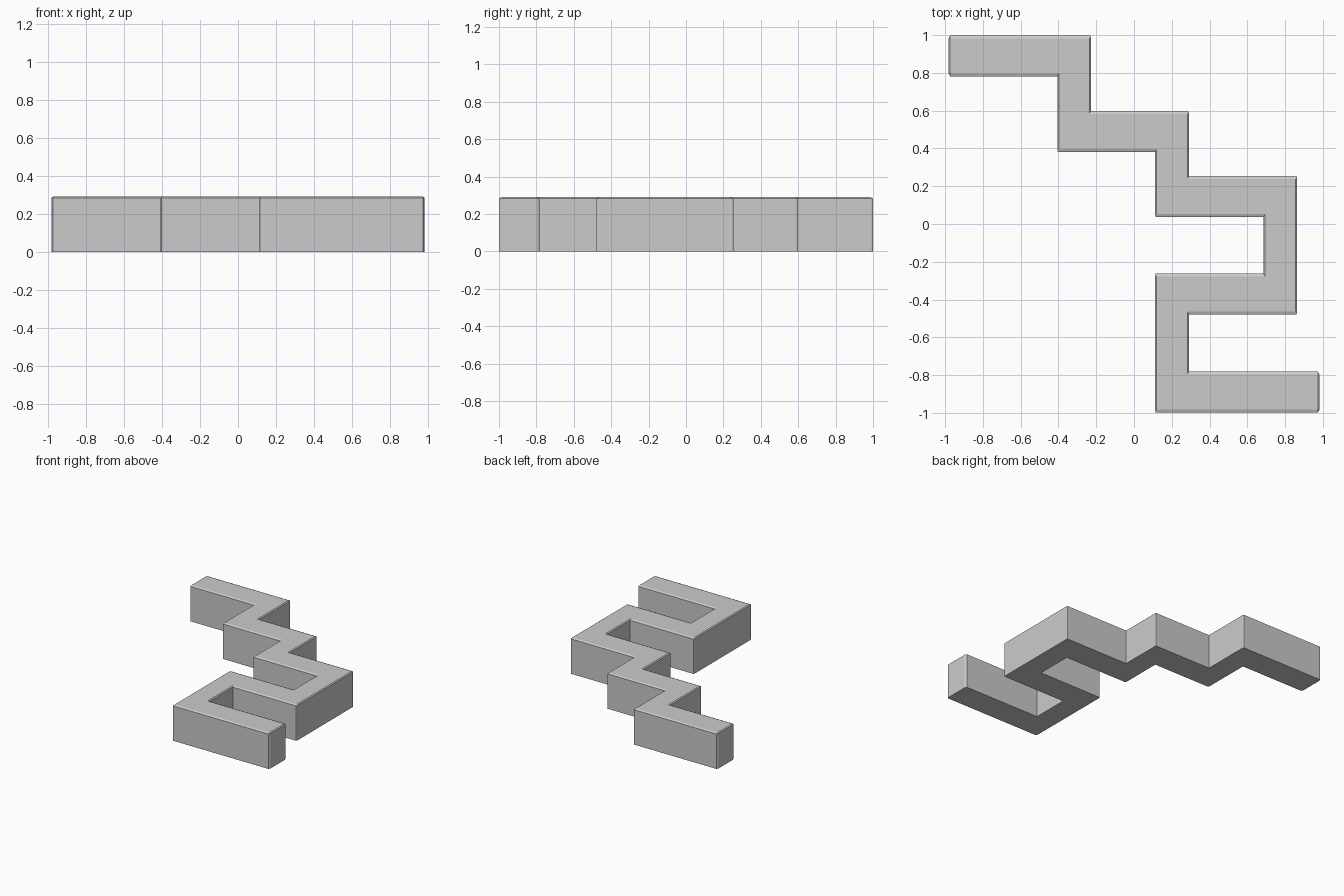
import bpy, bmesh
from mathutils import Vector

if "Cube" in bpy.data.objects:
    bpy.data.objects.remove(bpy.data.objects["Cube"])

HX, HY, H = 0.089, 0.109, 0.29          # half wall widths and height
S = Vector((1.0, 2.0, 0.8))             # stretch, makes the chamfer wider along y

# Centre line of the zigzag wall
path = [(-0.981, 0.89), (-0.317, 0.89), (-0.317, 0.49), (0.201, 0.49), (0.201, 0.145),
        (0.774, 0.145), (0.774, -0.37), (0.201, -0.37), (0.201, -0.89), (0.981, -0.89)]


def side(sign):
    """Offset the centre line to one side with square corners."""
    pts = []
    for i, p in enumerate(path):
        off = [0.0, 0.0]
        for a, b in ((i - 1, i), (i, i + 1)):
            if a < 0 or b >= len(path):
                continue
            dx, dy = path[b][0] - path[a][0], path[b][1] - path[a][1]
            if abs(dx) > abs(dy):
                off[1] = HY * sign * (1 if dx > 0 else -1)
            else:
                off[0] = -HX * sign * (1 if dy > 0 else -1)
        pts.append((p[0] + off[0], p[1] + off[1]))
    return pts


left, right = side(1), side(-1)
n = len(path)

# Extrude the outline as a row of quads
bm = bmesh.new()
L = [bm.verts.new((x / S.x, y / S.y, 0)) for x, y in left]
R = [bm.verts.new((x / S.x, y / S.y, 0)) for x, y in right]
base = bm.faces.new(R + L[::-1])
ext = bmesh.ops.extrude_face_region(bm, geom=[base], use_keep_orig=True)
bmesh.ops.translate(bm, vec=(0, 0, H / S.z),
                    verts=[g for g in ext["geom"] if isinstance(g, bmesh.types.BMVert)])
bmesh.ops.recalc_face_normals(bm, faces=bm.faces)

# Chamfer the top rim, the four end edges and the convex corners
weight = bm.edges.layers.float.new("bevel_weight_edge")
for e in bm.edges:
    a, b = e.verts
    if min(a.co.z, b.co.z) > 0.1:
        e[weight] = 1.0
    elif abs(a.co.z - b.co.z) > 0.1 and e.is_convex:
        e[weight] = 1.0 if abs(a.co.x) > 0.95 else 0.5

mesh = bpy.data.meshes.new("zigzag_wall")
bm.to_mesh(mesh)
bm.free()
wall = bpy.data.objects.new("zigzag_wall", mesh)
wall.scale = S
bpy.context.collection.objects.link(wall)

bevel = wall.modifiers.new("chamfer", "BEVEL")
bevel.limit_method = 'WEIGHT'
bevel.width = 0.008
bevel.segments = 1
